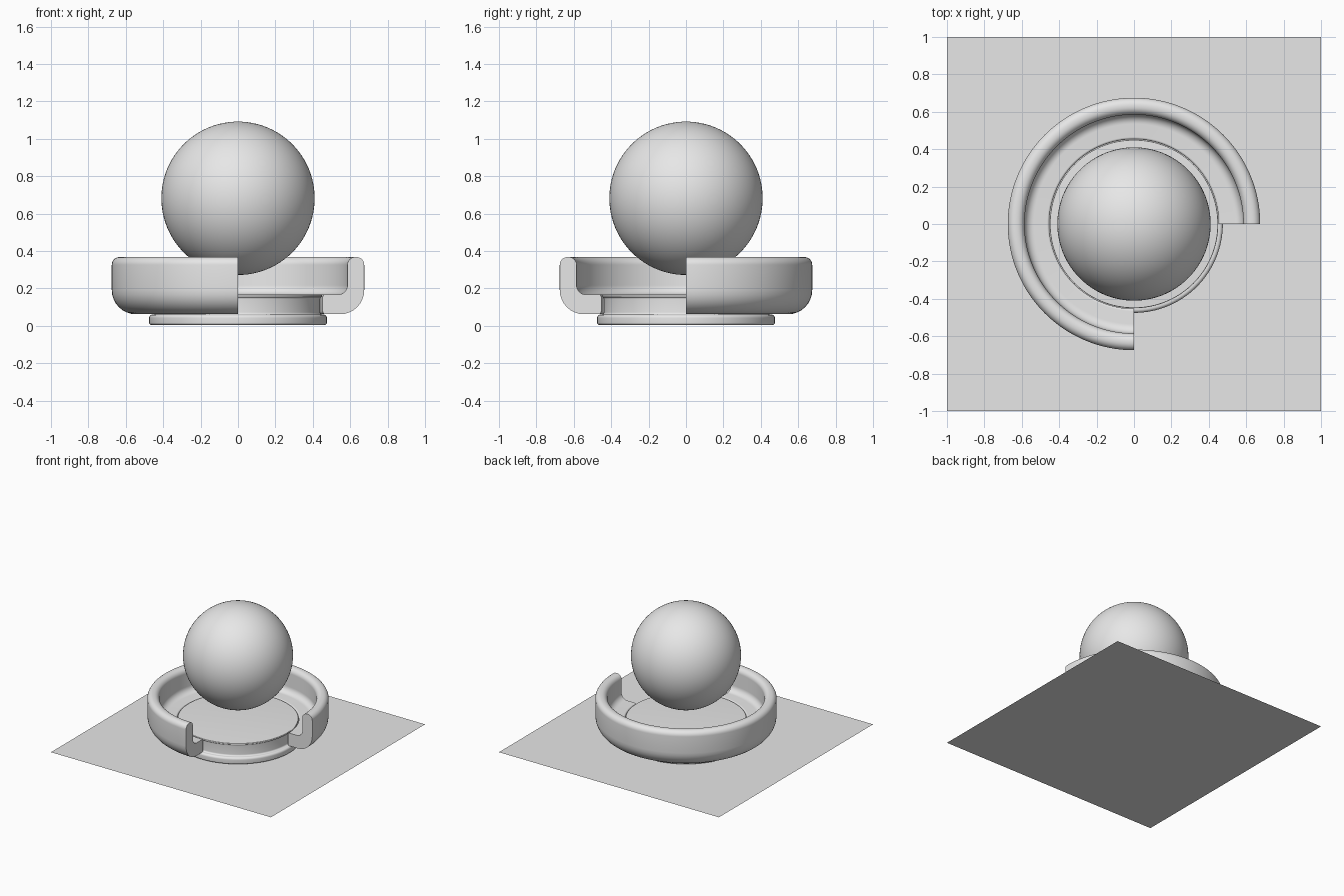
import bpy
import bmesh
from math import cos, sin, pi, radians
from mathutils import Vector

cube = bpy.data.objects.get("Cube")
if cube:
    bpy.data.objects.remove(cube, do_unlink=True)

GREY = (0.8, 0.8, 0.8, 1)
grey = bpy.data.materials.new("light_grey")
grey.use_nodes = True
grey.diffuse_color = GREY
next(n for n in grey.node_tree.nodes
     if n.type == 'BSDF_PRINCIPLED').inputs["Base Color"].default_value = GREY


def finish(name, bm, smooth=True):
    """Turn a bmesh into a named, shaded object."""
    mesh = bpy.data.meshes.new(name)
    bm.to_mesh(mesh)
    bm.free()
    mesh.materials.append(grey)
    obj = bpy.data.objects.new(name, mesh)
    bpy.context.collection.objects.link(obj)
    if smooth:
        bpy.ops.object.select_all(action='DESELECT')
        obj.select_set(True)
        bpy.context.view_layer.objects.active = obj
        bpy.ops.object.shade_smooth_by_angle(angle=radians(35))
    return obj


def rounded(corners, steps=8):
    """Closed (radius, height) profile with a fillet at each corner."""
    points = []
    for i, (r, z, fillet) in enumerate(corners):
        corner = Vector((r, z))
        if fillet == 0:
            points.append(corner)
            continue
        before = Vector(corners[i - 1][:2]) - corner
        after = Vector(corners[(i + 1) % len(corners)][:2]) - corner
        a = before.normalized() * fillet
        b = after.normalized() * fillet
        for k in range(steps + 1):
            t = k / steps * pi / 2
            points.append(corner + a * (1 - sin(t)) + b * (1 - cos(t)))
    return points


def lathe(name, profile, sweep, segments):
    """Sweep a closed profile about z, capping the ends of a part turn."""
    bm = bmesh.new()
    full = sweep == 360
    rings = []
    for i in range(segments if full else segments + 1):
        a = radians(sweep) * i / segments
        rings.append([bm.verts.new((p.x * cos(a), p.x * sin(a), p.y))
                      for p in profile])
    n = len(profile)
    for i in range(segments):
        r0, r1 = rings[i], rings[(i + 1) % len(rings)]
        for k in range(n):
            m = (k + 1) % n
            bm.faces.new((r0[k], r1[k], r1[m], r0[m]))
    if not full:
        bm.faces.new(rings[0])
        bm.faces.new(rings[-1][::-1])
    bmesh.ops.remove_doubles(bm, verts=bm.verts, dist=0.00001)
    bmesh.ops.recalc_face_normals(bm, faces=bm.faces)
    return finish(name, bm)


# Square ground sheet
bm = bmesh.new()
bmesh.ops.create_grid(bm, x_segments=1, y_segments=1, size=1)
finish("base_sheet", bm, smooth=False)

# Round core: flanged foot, waisted neck and flat top
lathe("core_disc", rounded([
    (0, 0.005, 0), (0.475, 0.005, 0.012), (0.475, 0.06, 0.018),
    (0.44, 0.06, 0.012), (0.44, 0.152, 0.008),
    (0.45, 0.155, 0), (0.45, 0.167, 0.005), (0, 0.167, 0)]), 360, 128)

# Cupped ring with the front left quarter cut away
lathe("cutaway_ring", rounded([
    (0.453, 0.062, 0.015), (0.675, 0.062, 0.13), (0.675, 0.368, 0.042),
    (0.585, 0.368, 0.042), (0.585, 0.167, 0.05), (0.453, 0.167, 0.012)]),
    270, 96)

# Floating ball
bm = bmesh.new()
bmesh.ops.create_uvsphere(bm, u_segments=96, v_segments=48, radius=0.41)
bmesh.ops.translate(bm, verts=bm.verts, vec=(0, 0, 0.682))
finish("ball", bm)
